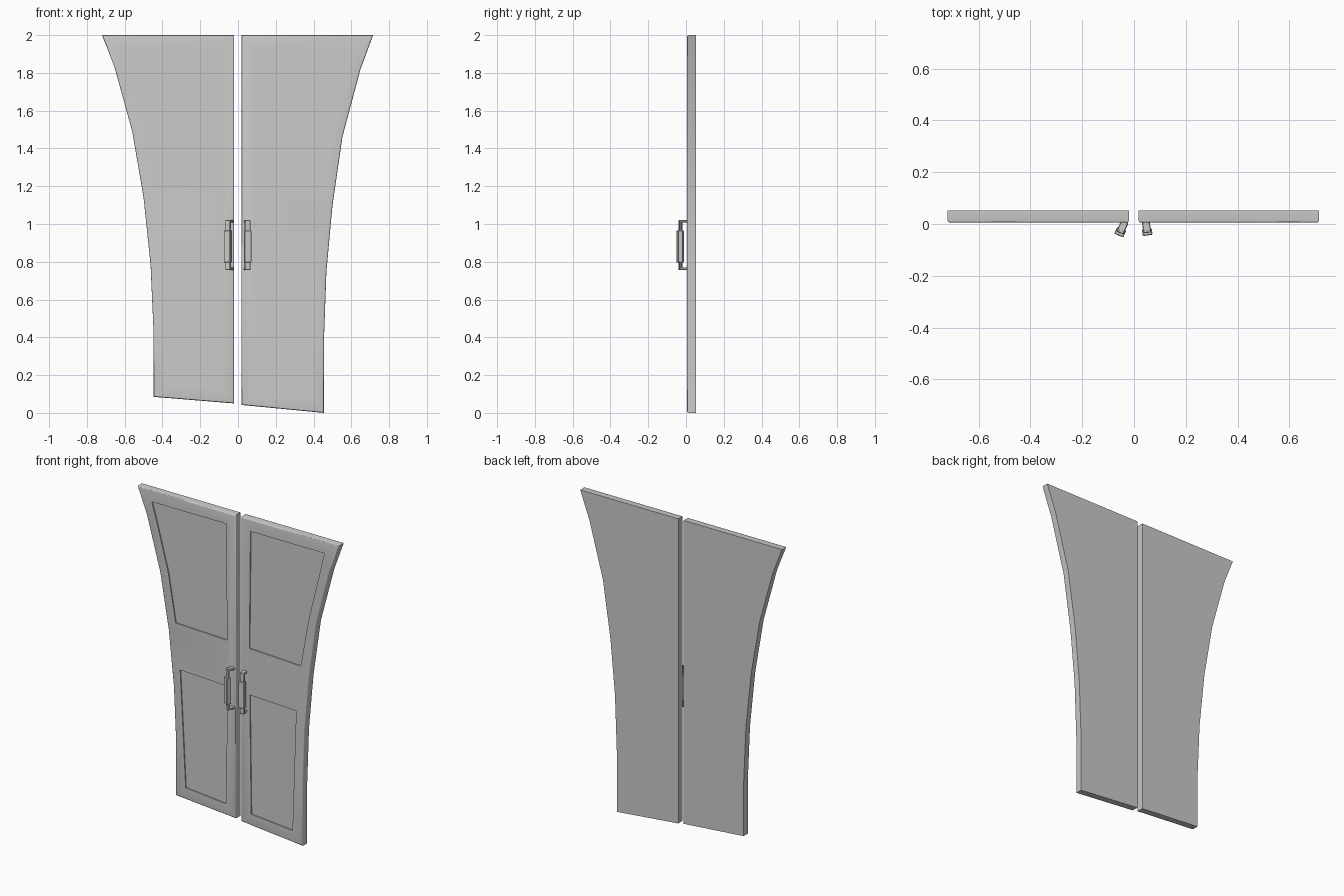
import bpy, bmesh, math
from mathutils import Matrix

if "Cube" in bpy.data.objects:
    bpy.data.objects.remove(bpy.data.objects["Cube"])

FRONT, BACK = 0.005, 0.053


def prism(name, outline, y0, y1, bevel=0.0):
    """Extrude an x-z outline from y0 to y1, rounding the y0 rim."""
    bm = bmesh.new()
    face = bm.faces.new([bm.verts.new((x, y0, z)) for x, z in outline])
    ext = bmesh.ops.extrude_face_region(bm, geom=[face], use_keep_orig=True)
    for v in ext["geom"]:
        if isinstance(v, bmesh.types.BMVert):
            v.co.y = y1
    bmesh.ops.recalc_face_normals(bm, faces=bm.faces)
    if bevel:
        rim = [e for e in bm.edges if all(abs(v.co.y - y0) < 1e-6 for v in e.verts)]
        bmesh.ops.bevel(bm, geom=rim, offset=bevel, segments=3, profile=0.5, affect='EDGES')
    return to_object(name, bm)


def to_object(name, bm):
    mesh = bpy.data.meshes.new(name)
    bm.to_mesh(mesh)
    bm.free()
    ob = bpy.data.objects.new(name, mesh)
    bpy.context.collection.objects.link(ob)
    return ob


def activate(ob):
    bpy.ops.object.select_all(action='DESELECT')
    ob.select_set(True)
    bpy.context.view_layer.objects.active = ob


def door(name, outline, panels):
    ob = prism(name, outline, FRONT, BACK, 0.008)
    activate(ob)
    # sunken panels
    for p in panels:
        cutter = prism("panel_cutter", p, FRONT - 0.03, FRONT + 0.007)
        mod = ob.modifiers.new("panel", 'BOOLEAN')
        mod.operation, mod.solver, mod.object = 'DIFFERENCE', 'EXACT', cutter
        bpy.ops.object.modifier_apply(modifier=mod.name)
        bpy.data.objects.remove(cutter)
    bpy.ops.object.shade_smooth_by_angle(angle=math.radians(35))


def handle(name, x, depth, turn):
    """Bracket with two arms and a thicker grip; local y runs out of the door."""
    bm = bmesh.new()
    parts = [  # width, depth, height, centre y, centre z
        (0.030, 0.012, 0.265, -0.039, 0.888),
        (0.030, 0.046, 0.013, -0.018, 1.0135),
        (0.030, 0.046, 0.013, -0.018, 0.7625),
        (0.038, 0.030, 0.170, -0.041, 0.881),
    ]
    for w, d, h, y, z in parts:
        m = Matrix.Translation((0, y, z)) @ Matrix.Diagonal((w, d, h, 1))
        vs = bmesh.ops.create_cube(bm, size=1, matrix=m)["verts"]
        edges = {e for v in vs for e in v.link_edges}
        bmesh.ops.bevel(bm, geom=list(edges), offset=0.003, segments=1, affect='EDGES')
    bm.transform(Matrix.Translation((x, FRONT, 0)) @ Matrix.Rotation(math.radians(turn), 4, 'Z')
                 @ Matrix.Diagonal((1, depth, 1, 1)))
    activate(to_object(name, bm))
    bpy.ops.object.shade_smooth_by_angle(angle=math.radians(30))


# left door
door("left_door",
     [(-0.02, 2), (-0.72, 2), (-0.655, 1.835), (-0.56, 1.49), (-0.50, 1.14),
      (-0.463, 0.785), (-0.447, 0.43), (-0.447, 0.085), (-0.02, 0.05)],
     [[(-0.09, 1.927), (-0.617, 1.927), (-0.585, 1.82), (-0.50, 1.505),
       (-0.447, 1.193), (-0.08, 1.18)],
      [(-0.077, 0.885), (-0.415, 0.90), (-0.376, 0.153), (-0.09, 0.127)]])

# right door
door("right_door",
     [(0.018, 2), (0.715, 2), (0.648, 1.82), (0.553, 1.465), (0.50, 1.10),
      (0.468, 0.75), (0.455, 0.39), (0.455, 0.003), (0.018, 0.045)],
     [[(0.085, 1.927), (0.61, 1.927), (0.58, 1.80), (0.50, 1.475),
       (0.442, 1.157), (0.077, 1.173)],
      [(0.08, 0.875), (0.41, 0.86), (0.384, 0.085), (0.09, 0.11)]])

# pull handles
handle("left_handle", -0.037, 0.97, -24)
handle("right_handle", 0.046, 0.88, 8)

# rest exactly on the ground
for ob in bpy.data.objects:
    ob.location.z = 0.0 if ob.name != "right_door" else -0.003
    if ob.name == "right_door":
        for v in ob.data.vertices:
            if v.co.z > 1.99:
                v.co.z += 0.003
